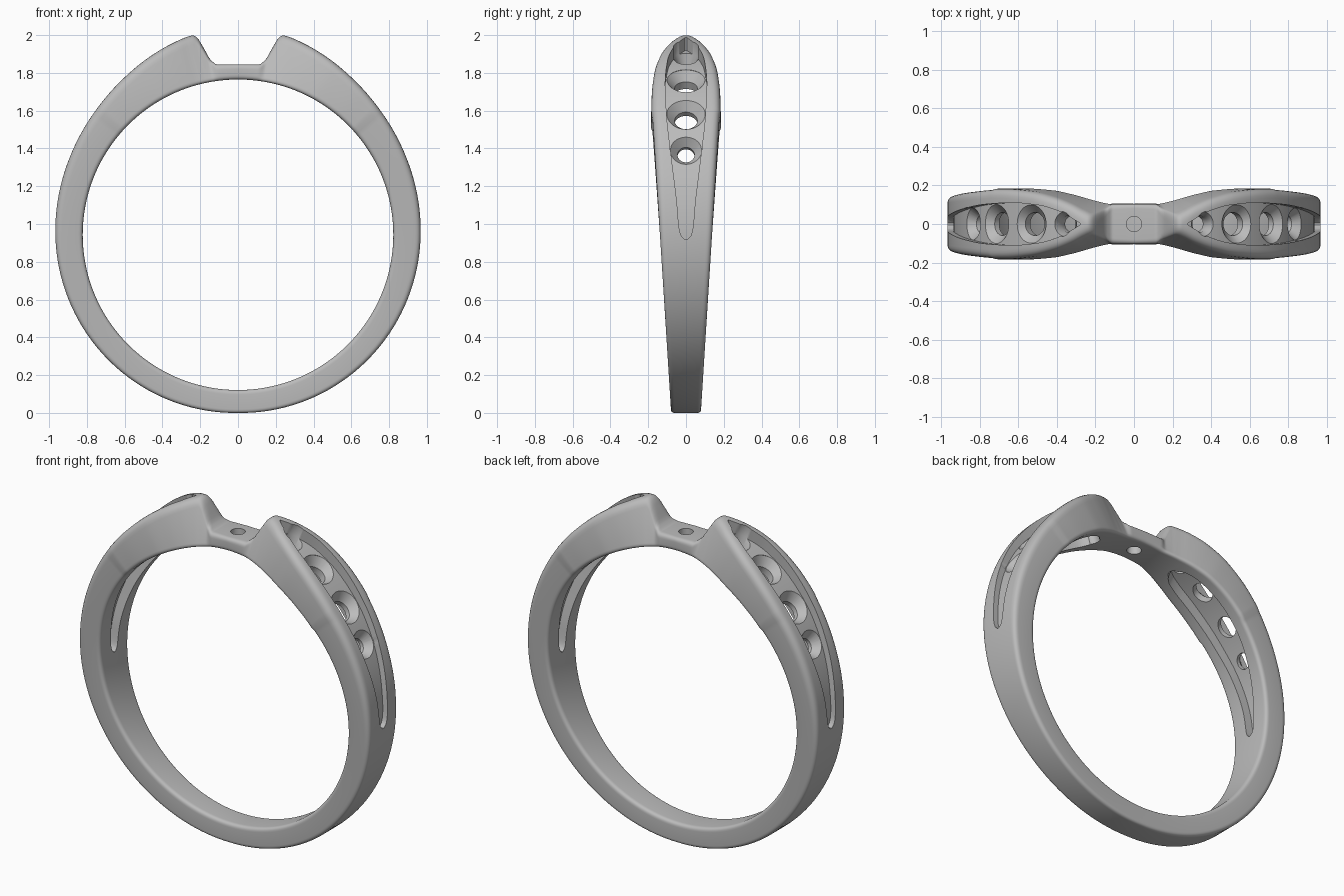
import bpy, bmesh
from math import sin, cos, pi, radians
from mathutils import Vector, Matrix

if "Cube" in bpy.data.objects:
    bpy.data.objects.remove(bpy.data.objects["Cube"])

CENTRE_Z, INNER_R = 0.943, 0.822

metal = bpy.data.materials.new("grey metal")
metal.use_nodes = True
metal.diffuse_color = (0.5, 0.5, 0.5, 1)
metal.node_tree.nodes["Principled BSDF"].inputs["Base Color"].default_value = (0.5, 0.5, 0.5, 1)


def curve(keys):
    """Smooth monotone interpolation through (angle, value) keys."""
    slopes = [(b[1] - a[1]) / (b[0] - a[0]) for a, b in zip(keys, keys[1:])]
    tangents = [slopes[0]]
    for p, q in zip(slopes, slopes[1:]):
        tangents.append(2 * p * q / (p + q) if p * q > 0 else 0)
    tangents.append(slopes[-1])

    def value(a):
        a = min(max(a, keys[0][0]), keys[-1][0])
        i = max(k for k in range(len(keys) - 1) if keys[k][0] <= a)
        h = keys[i + 1][0] - keys[i][0]
        t = (a - keys[i][0]) / h
        return ((1 + 2 * t) * (1 - t) ** 2 * keys[i][1] + t * (1 - t) ** 2 * h * tangents[i]
                + t * t * (3 - 2 * t) * keys[i + 1][1] + t * t * (t - 1) * h * tangents[i + 1])
    return value


def place(angle, y, r):
    a = radians(angle)
    return Vector((r * sin(a), y, CENTRE_Z + r * cos(a)))


def rounded(corners, radii, steps=6):
    """Round each corner of a (y, r) outline with a short curve."""
    pts = [Vector(c) for c in corners]
    out = []
    for i, p in enumerate(pts):
        a, b = pts[i - 1] - p, pts[(i + 1) % len(pts)] - p
        d = min(radii[i], a.length * 0.48, b.length * 0.48)
        a, b = p + a.normalized() * d, p + b.normalized() * d
        for k in range(steps + 1):
            t = k / steps
            out.append(a * (1 - t) ** 2 + p * 2 * t * (1 - t) + b * t * t)
    return out


def make_object(name, bm):
    bmesh.ops.recalc_face_normals(bm, faces=bm.faces)
    mesh = bpy.data.meshes.new(name)
    bm.to_mesh(mesh)
    bm.free()
    mesh.materials.append(metal)
    obj = bpy.data.objects.new(name, mesh)
    bpy.context.collection.objects.link(obj)
    return obj


def loft(name, angles, section, closed):
    """Skin the outlines given by section(angle) swept about the finger hole."""
    bm = bmesh.new()
    rows = [[bm.verts.new(place(a, y, r)) for y, r in section(a)] for a in angles]
    pairs = list(zip(rows, rows[1:])) + ([(rows[-1], rows[0])] if closed else [])
    n = len(rows[0])
    for p, q in pairs:
        for i in range(n):
            j = (i + 1) % n
            bm.faces.new((p[i], p[j], q[j], q[i]))
    if not closed:
        bm.faces.new(rows[0])
        bm.faces.new(rows[-1])
    return make_object(name, bm)


# Band: outer radius, width at the hole and width at the outside, by angle from the top
outer = curve([(7.5, 0.912), (9, 0.94), (10.5, 1.01), (11.8, 1.068), (13, 1.083), (19, 1.071),
               (26, 1.053), (38, 1.022), (52, 0.996), (70, 0.977), (90, 0.967), (180, 0.943)])
head_in = curve([(0, 0.105), (7, 0.107), (14, 0.126), (22, 0.155), (30, 0.176), (42, 0.185), (48, 0.185)])
head_out = curve([(0, 0.105), (7, 0.103), (10, 0.062), (12, 0.045), (14, 0.06), (18, 0.098),
                  (24, 0.138), (32, 0.168), (42, 0.181), (48, 0.182)])
edge_out = curve([(0, 0.025), (7, 0.03), (12, 0.05), (20, 0.05), (60, 0.045), (100, 0.03), (180, 0.02)])


def band_section(angle):
    a = abs(angle)
    top = 0.902 / cos(radians(a)) if a < 7.5 else outer(a)
    low, high = head_in(a), head_out(a)
    if a > 48:
        low = high = 0.08 + 0.0615 * (CENTRE_Z + outer(a) * cos(radians(a)))
    e = edge_out(a)
    return rounded([(-low, INNER_R), (low, INNER_R), (high, top), (-high, top)], [0.025, 0.025, e, e])


half = [i * 0.5 for i in range(60)] + [30 + i * 1.5 for i in range(100)]
band = loft("ring_band", [-a for a in reversed(half[1:])] + half + [180], band_section, True)

# Almond pockets outside and inside each shoulder, leaving a thin web between
pocket_w = curve([(15, 0.004), (18, 0.036), (22, 0.07), (28, 0.097), (38, 0.11), (50, 0.103),
                  (65, 0.078), (80, 0.048), (88, 0.036), (90.5, 0.024), (91.5, 0.006)])
pocket_floor = curve([(15, 1.01), (25, 0.99), (45, 0.96), (70, 0.942), (91.5, 0.936)])
slot_w = curve([(19, 0.01), (20, 0.045), (23, 0.078), (30, 0.1), (40, 0.107), (52, 0.1),
                (66, 0.074), (82, 0.042), (90, 0.03), (92, 0.02), (93, 0.005)])
slot_roof = curve([(19, 0.89), (40, 0.885), (93, 0.87)])


def box_section(width, low, high):
    return [(-width, low), (width, low), (width, high), (-width, high)]


def spread(start, end, count=70):
    return [start + (end - start) * i / count for i in range(count + 1)]


def cone_cutter(name, angle, rings):
    """Turned cutter: rings are (radius, distance from the ring centre)."""
    bm = bmesh.new()
    turn = Matrix.Rotation(radians(angle), 3, 'Y')
    rows = []
    for rad, dist in rings:
        rows.append([bm.verts.new(turn @ Vector((rad * cos(k * pi / 20), rad * sin(k * pi / 20), dist))
                                  + Vector((0, 0, CENTRE_Z))) for k in range(40)])
    for p, q in zip(rows, rows[1:]):
        for i in range(40):
            j = (i + 1) % 40
            bm.faces.new((p[i], p[j], q[j], q[i]))
    bm.faces.new(rows[0])
    bm.faces.new(rows[-1])
    return make_object(name, bm)


cutters = [cone_cutter("centre_hole_cutter", 0, [(0.04, 0.7), (0.04, 1.0)])]
# Stone seats: angle, seat radius, hole radius
seats = [(21, 0.066, 0.042), (33.5, 0.102, 0.06), (48.5, 0.104, 0.06), (62, 0.085, 0.045)]
for side in (1, -1):
    cutters.append(loft("pocket_cutter", [side * a for a in spread(15, 91.5)],
                        lambda a: box_section(pocket_w(abs(a)), pocket_floor(abs(a)), 1.3), False))
    cutters.append(loft("slot_cutter", [side * a for a in spread(19, 93)],
                        lambda a: box_section(slot_w(abs(a)), 0.7, slot_roof(abs(a))), False))
    for angle, seat, hole in seats:
        floor = pocket_floor(angle)
        cutters.append(cone_cutter("seat_cutter", side * angle,
                                   [(hole, 0.75), (hole, floor - 0.045), (seat, floor + 0.003), (seat, 1.3)]))

# Carve the band, then discard the cutters
bpy.context.view_layer.objects.active = band
band.select_set(True)
for cutter in cutters:
    cutter.hide_render = True
    mod = band.modifiers.new("carve", 'BOOLEAN')
    mod.operation, mod.solver, mod.object = 'DIFFERENCE', 'EXACT', cutter
    bpy.ops.object.modifier_apply(modifier=mod.name)
    bpy.data.objects.remove(cutter)
bpy.ops.object.shade_smooth_by_angle(angle=radians(35))
